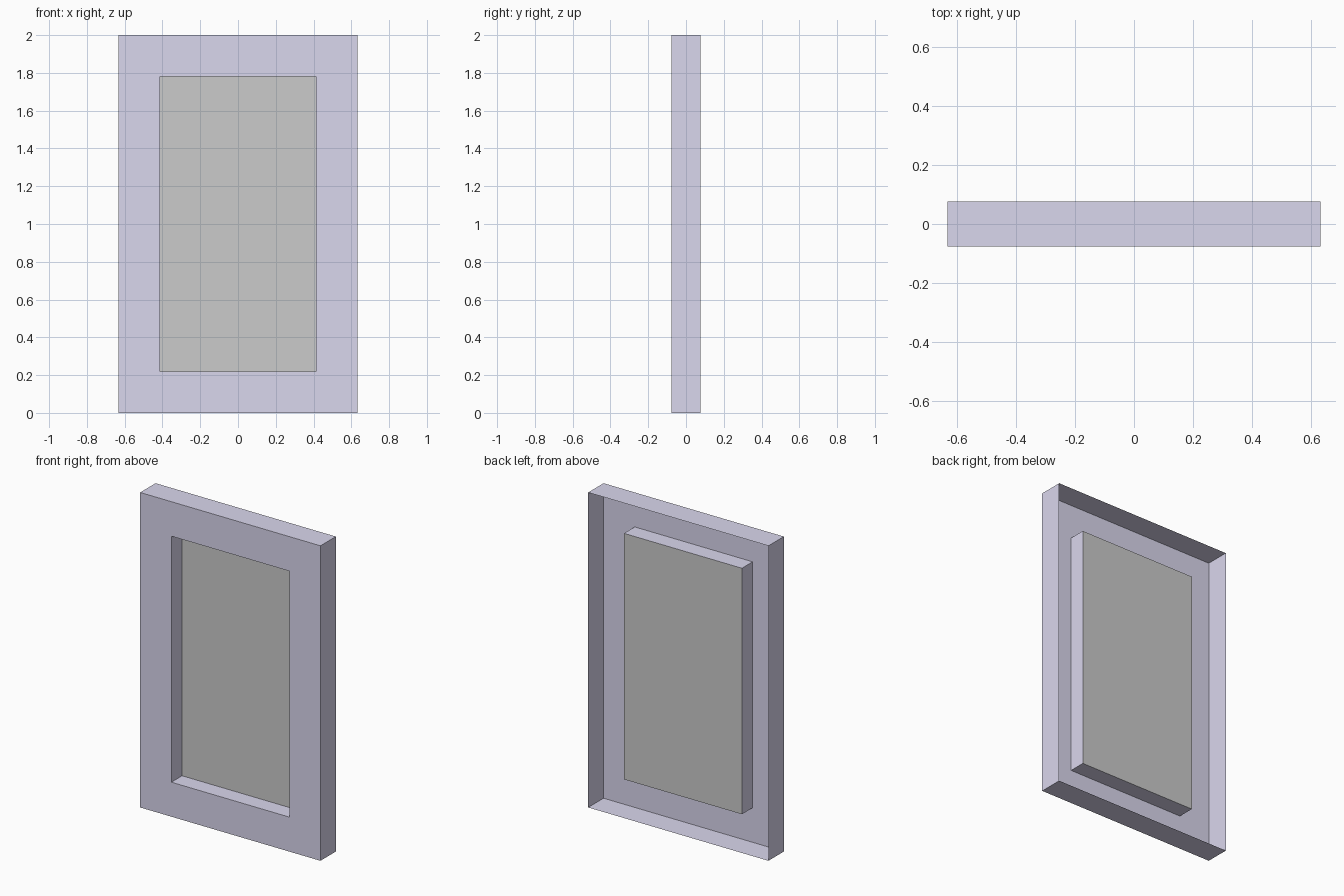
import bpy

if "Cube" in bpy.data.objects:
    bpy.data.objects.remove(bpy.data.objects["Cube"])

HALF_W, HEIGHT, HALF_D = 0.633, 2.0, 0.077
BORDER = 0.219
PANEL_Y = 0.03


def rect(inset, y):
    """Rectangle corners, counter-clockwise seen from the front."""
    x = HALF_W - inset
    return [(-x, y, inset), (x, y, inset),
            (x, y, HEIGHT - inset), (-x, y, HEIGHT - inset)]


def add_mesh(name, verts, faces):
    mesh = bpy.data.meshes.new(name)
    mesh.from_pydata(verts, [], faces)
    mesh.update()
    obj = bpy.data.objects.new(name, mesh)
    bpy.context.collection.objects.link(obj)
    return obj


# Frame: open-backed sheet running outer wall -> front border -> recess wall
loops = [rect(0, HALF_D), rect(0, -HALF_D),
         rect(BORDER, -HALF_D), rect(BORDER, PANEL_Y)]
verts = [v for loop in loops for v in loop]
faces = []
for r in range(len(loops) - 1):
    for i in range(4):
        j = (i + 1) % 4
        faces.append((r * 4 + i, r * 4 + j, r * 4 + 4 + j, r * 4 + 4 + i))
frame = add_mesh("frame", verts, faces)

mat = bpy.data.materials.new("frame_purple")
mat.diffuse_color = (0.70, 0.68, 0.85, 1)
mat.use_nodes = True
mat.node_tree.nodes["Principled BSDF"].inputs["Base Color"].default_value = mat.diffuse_color
frame.data.materials.append(mat)

# Panel closing the recess
add_mesh("panel", rect(BORDER, PANEL_Y), [(0, 1, 2, 3)])
